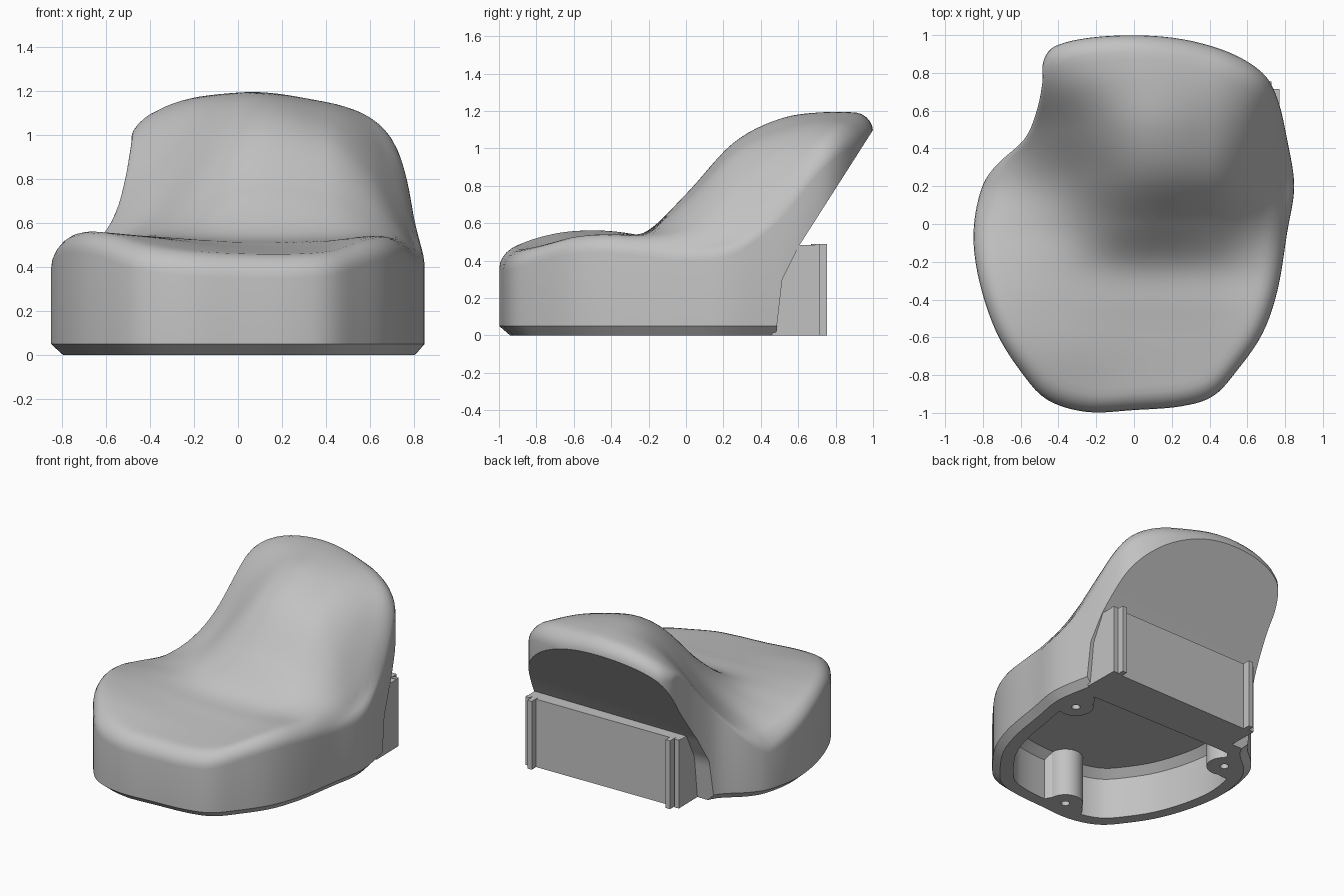
import bpy, bmesh, math
from mathutils import Vector

cube = bpy.data.objects.get("Cube")
if cube:
    bpy.data.objects.remove(cube, do_unlink=True)

# One plain grey for every part
grey = bpy.data.materials.new("matte_grey")
grey.use_nodes = True
colour = (0.54, 0.54, 0.54, 1)
grey.diffuse_color = colour
grey.node_tree.nodes["Principled BSDF"].inputs["Base Color"].default_value = colour


def make_object(name, bm):
    bmesh.ops.recalc_face_normals(bm, faces=bm.faces)
    mesh = bpy.data.meshes.new(name)
    bm.to_mesh(mesh)
    bm.free()
    mesh.materials.append(grey)
    obj = bpy.data.objects.new(name, mesh)
    bpy.context.scene.collection.objects.link(obj)
    return obj


def select_only(obj):
    bpy.ops.object.select_all(action="DESELECT")
    obj.select_set(True)
    bpy.context.view_layer.objects.active = obj


def subtract(obj, cutter):
    cutter.hide_render = True
    select_only(obj)
    mod = obj.modifiers.new("cut", "BOOLEAN")
    mod.operation = "DIFFERENCE"
    mod.solver = "EXACT"
    mod.object = cutter
    bpy.ops.object.modifier_apply(modifier=mod.name)
    bpy.data.objects.remove(cutter, do_unlink=True)


def loft(name, rings, tip=None):
    """Skin a stack of equal rings; the end is a flat cap or a fan to a tip."""
    bm = bmesh.new()
    loops = [[bm.verts.new(p) for p in ring] for ring in rings]
    count = len(loops[0])
    for low, high in zip(loops, loops[1:]):
        for i in range(count):
            j = (i + 1) % count
            bm.faces.new((low[i], low[j], high[j], high[i]))
    bm.faces.new(loops[0][::-1])
    if tip is None:
        bm.faces.new(loops[-1])
    else:
        top = bm.verts.new(tip)
        for i in range(count):
            bm.faces.new((loops[-1][i], loops[-1][(i + 1) % count], top))
    return make_object(name, bm)


def hermite(a, b, slope_a, slope_b, t):
    ease = t * t * (3 - 2 * t)
    return a + (b - a) * ease + slope_a * (t * (1 - t) ** 2) - slope_b * (t * t * (1 - t))


def sample(stations, values, s):
    """Smooth interpolation along uneven stations, clamped at the ends."""
    last = len(stations) - 1
    s = min(max(s, stations[0]), stations[-1])
    i = max(k for k in range(last) if stations[k] <= s)

    def slope(k):
        a, b = max(k - 1, 0), min(k + 1, last)
        return (values[b] - values[a]) / (stations[b] - stations[a])

    span = stations[i + 1] - stations[i]
    return hermite(values[i], values[i + 1], slope(i) * span, slope(i + 1) * span,
                   (s - stations[i]) / span)


# Plan outline, counter-clockwise from the front
plan = [Vector(p) for p in (
    (-.25, -.995), (0, -.985), (.25, -.965), (.42, -.91), (.55, -.77),
    (.68, -.58), (.76, -.35), (.81, -.05), (.848, .2), (.81, .45),
    (.76, .66), (.68, .8), (.5, .91), (.25, .98), (0, 1), (-.25, .985),
    (-.42, .94), (-.48, .86), (-.485, .75), (-.515, .6), (-.58, .45),
    (-.73, .31), (-.81, .18), (-.85, -.05), (-.82, -.3), (-.73, -.57),
    (-.6, -.78), (-.46, -.93))]
n = len(plan)
outline = []
for i in range(n):
    before, a, b, after = (plan[(i + k) % n] for k in (-1, 0, 1, 2))
    outline += [hermite(a, b, (b - before) / 2, (after - a) / 2, k / 5) for k in range(5)]

# Height of the moulded top: rows run front to back, columns left to right
columns = (-.8, -.4, 0, .4, .6, .8)
heights = {
    -1: (.51, .47, .45, .45, .47, .48),
    -.7: (.57, .53, .485, .485, .52, .54),
    -.45: (.57, .54, .51, .515, .54, .54),
    -.22: (.53, .54, .55, .55, .545, .52),
    0: (.47, .56, .745, .72, .635, .5),
    .25: (.4, .64, 1, .975, .83, .53),
    .5: (.4, .83, 1.14, 1.1, .985, .71),
    .75: (.66, 1.05, 1.19, 1.15, 1.08, .95),
    1: (.9, 1.13, 1.19, 1.13, 1.09, 1.04)}


def top_height(p):
    rows = [sample(columns, row, p.x) for row in heights.values()]
    return sample(list(heights), rows, p.y)


# Moulded body: chamfered base, upright wall, rolled edge, sculpted top
centre = Vector((.1, 0))


def scaled(p, k, about=centre):
    return about + (p - about) * k


def roll_radius(p):
    """Rolled edge radius, tightening gradually around the notch."""
    if p.x > -.25:
        return .1
    away = max(abs(p.y - .58) - .2, 0) / .17
    return .02 + .08 * min(away, 1)


def top_ring(inset):
    ring = []
    for p in outline:
        q = scaled(p, 1 - inset)
        radius = roll_radius(p)
        gap = max(radius - inset * (p - centre).length, 0)
        drop = radius - math.sqrt(radius ** 2 - gap ** 2)
        ring.append((q.x, q.y, top_height(q) - drop))
    return ring


rings = [[(*scaled(p, .942), 0) for p in outline], [(*p, .05) for p in outline]]
rings += [top_ring(i) for i in (0, .004, .015, .035, .06, .09, .13)]
rings += [top_ring(.13 + .82 * k / 20) for k in range(1, 21)]
body = loft("moulded_body", rings, (*centre, top_height(centre)))

# Rear cut: nearly upright low down, then a long sloping back
profile = ((.47, -.1), (.48, 0), (.515, .3), (.605, .48), (1.32, 1.6), (1.7, 1.6), (1.7, -.1))
subtract(body, loft("rear_cutter", [[(x, y, z) for y, z in profile] for x in (-1.2, 1.2)]))


# Hollow underside with three flared screw posts left standing in it
hub = Vector((0, -.1))


def cavity_ring(k, z, back):
    points = [scaled(p, k, hub) for p in outline]
    return [(p.x, min(p.y, back + p.y * .01), z) for p in points]


def cylinder(name, p, radius, low, high):
    bm = bmesh.new()
    bmesh.ops.create_cone(bm, cap_ends=True, segments=32, radius1=radius,
                          radius2=radius, depth=high - low)
    bmesh.ops.translate(bm, verts=bm.verts, vec=(*p, (low + high) / 2))
    return make_object(name, bm)


posts = [Vector(p) for p in ((-.09, -.8), (.66, .2), (-.57, .23))]
cavity = loft("cavity_cutter", [cavity_ring(.84, -.1, .37), cavity_ring(.84, .29, .37),
                                cavity_ring(.78, .34, .33)])
for p in posts:
    subtract(cavity, cylinder("post_cutter", p, .115, -.2, .5))
    subtract(cavity, cylinder("flare_cutter", p + (p - hub).normalized() * .1, .165, -.2, .5))
subtract(body, cavity)
for p in posts:
    subtract(body, cylinder("screw_hole_cutter", p, .028, -.1, .25))

select_only(body)
bpy.ops.object.shade_smooth_by_angle(angle=math.radians(28))


# Rear mounting block with a pair of upright rails at each end
def block(name, x0, x1, y0, y1, z1):
    bm = bmesh.new()
    bmesh.ops.create_cube(bm, size=1)
    for v in bm.verts:
        v.co = (x0 if v.co.x < 0 else x1, y0 if v.co.y < 0 else y1,
                0 if v.co.z < 0 else z1)
    obj = make_object(name, bm)
    obj.location = (.77, .71, 0)
    obj.rotation_euler.z = math.radians(1)


width = 1.2
block("mounting_block", -width, 0, -.25, -.005, .485)
for side, sign, edge in (("left", -1, 0), ("right", 1, -width)):
    for label, start, reach in (("outer", 0, .005), ("inner", .042, .045)):
        a, b = sorted((edge + sign * start, edge + sign * (start + .035)))
        block(f"{side}_{label}_rail", a, b, -.02, reach, .488)
